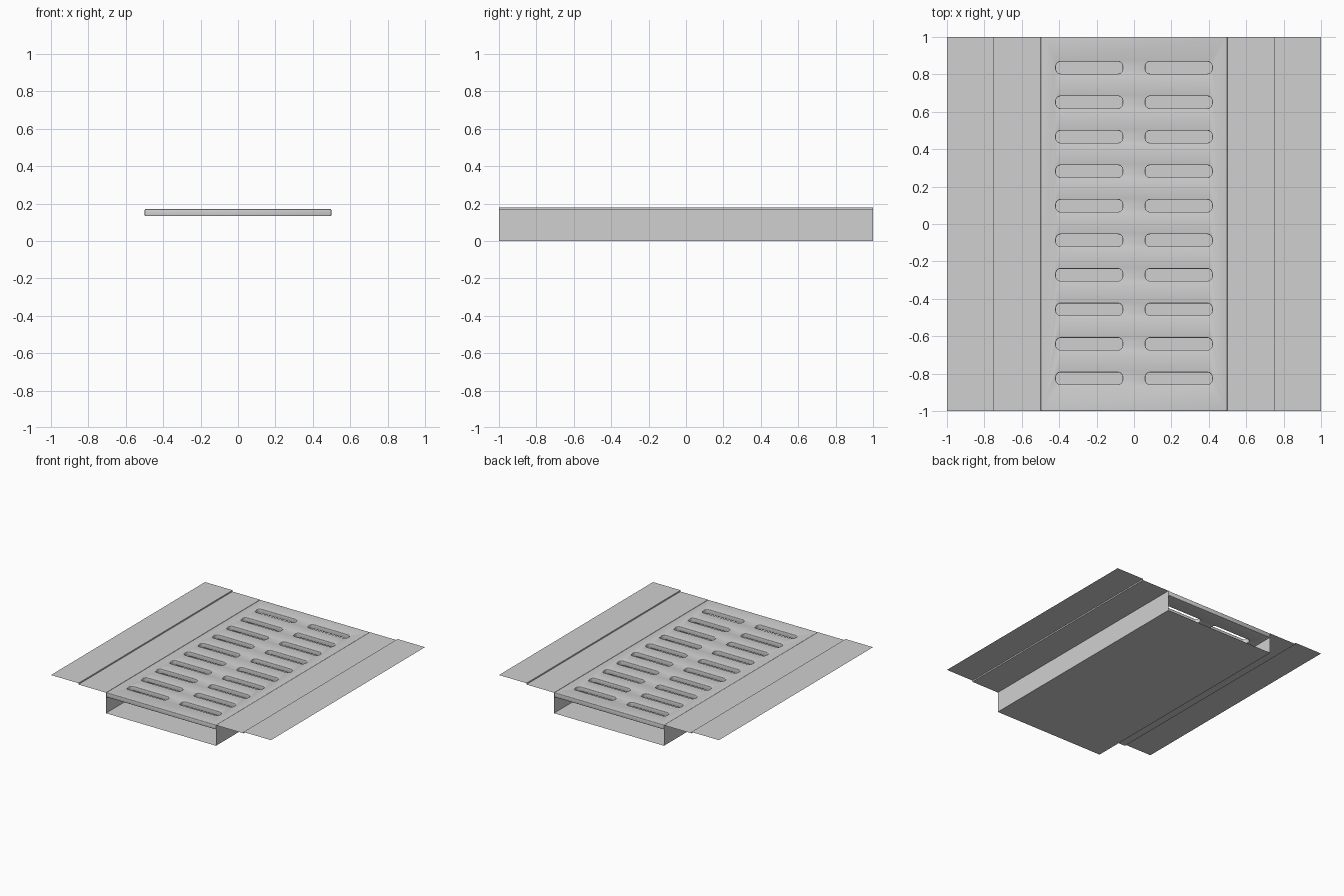
import bpy
import bmesh
from math import cos, sin, pi, radians

cube = bpy.data.objects.get("Cube")
if cube:
    bpy.data.objects.remove(cube, do_unlink=True)

GREY = (0.63, 0.63, 0.63, 1)
metal = bpy.data.materials.new("grey metal")
metal.use_nodes = True
metal.diffuse_color = GREY
metal.node_tree.nodes["Principled BSDF"].inputs["Base Color"].default_value = GREY


def rounded_rect(cx, cy, half_x, half_y, radius, steps=6):
    """Corner arcs of a rounded rectangle, counter-clockwise."""
    points = []
    for corner, (sx, sy) in enumerate([(1, 1), (-1, 1), (-1, -1), (1, -1)]):
        for i in range(steps + 1):
            a = (corner + i / steps) * pi / 2
            points.append((cx + sx * (half_x - radius) + radius * cos(a),
                           cy + sy * (half_y - radius) + radius * sin(a)))
    return points


def add_loop(curve, points):
    spline = curve.splines.new("POLY")
    spline.points.add(len(points) - 1)
    for p, (x, y) in zip(spline.points, points):
        p.co = (x, y, 0, 1)
    spline.use_cyclic_u = True


# Folded sheet: channel with a stepped flange on each side
half_profile = [(0.5, 0), (0.5, 0.169), (0.75, 0.169), (0.75, 0.18), (1, 0.18)]
profile = [(-x, z) for x, z in reversed(half_profile)] + half_profile
bm = bmesh.new()
rows = [[bm.verts.new((x, y, z)) for x, z in profile] for y in (-1, 1)]
for i in range(len(profile) - 1):
    bm.faces.new((rows[0][i], rows[0][i + 1], rows[1][i + 1], rows[1][i]))
mesh = bpy.data.meshes.new("drain_channel")
bm.to_mesh(mesh)
bm.free()
mesh.materials.append(metal)
channel = bpy.data.objects.new("drain_channel", mesh)
bpy.context.collection.objects.link(channel)

# Grate: slotted plate with softly rounded edges
BEVEL = 0.005
BOTTOM, TOP = 0.132, 0.17
curve = bpy.data.curves.new("grate", "CURVE")
curve.dimensions = "2D"
curve.fill_mode = "BOTH"
curve.extrude = (TOP - BOTTOM) / 2 - BEVEL
curve.bevel_depth = BEVEL
curve.bevel_resolution = 2
add_loop(curve, rounded_rect(0, 0, 0.499 - BEVEL, 1 - BEVEL, 0.002, 2))
for row in range(10):
    y = 0.005 + (row - 4.5) * 0.1846
    for side in (-1, 1):
        add_loop(curve, rounded_rect(side * 0.239, y, 0.181 + BEVEL / 2,
                                     0.035 + BEVEL / 2, 0.03))
curve.materials.append(metal)
grate = bpy.data.objects.new("grate", curve)
grate.location.z = (TOP + BOTTOM) / 2
bpy.context.collection.objects.link(grate)

# Turn the plate into a welded mesh with crisp edges
bpy.ops.object.select_all(action="DESELECT")
grate.select_set(True)
bpy.context.view_layer.objects.active = grate
bpy.ops.object.convert(target="MESH")
grate = bpy.context.object
bm = bmesh.new()
bm.from_mesh(grate.data)
bmesh.ops.remove_doubles(bm, verts=bm.verts, dist=0.0001)
bmesh.ops.recalc_face_normals(bm, faces=bm.faces)
bm.to_mesh(grate.data)
bm.free()
bpy.ops.object.shade_smooth_by_angle(angle=radians(35))
